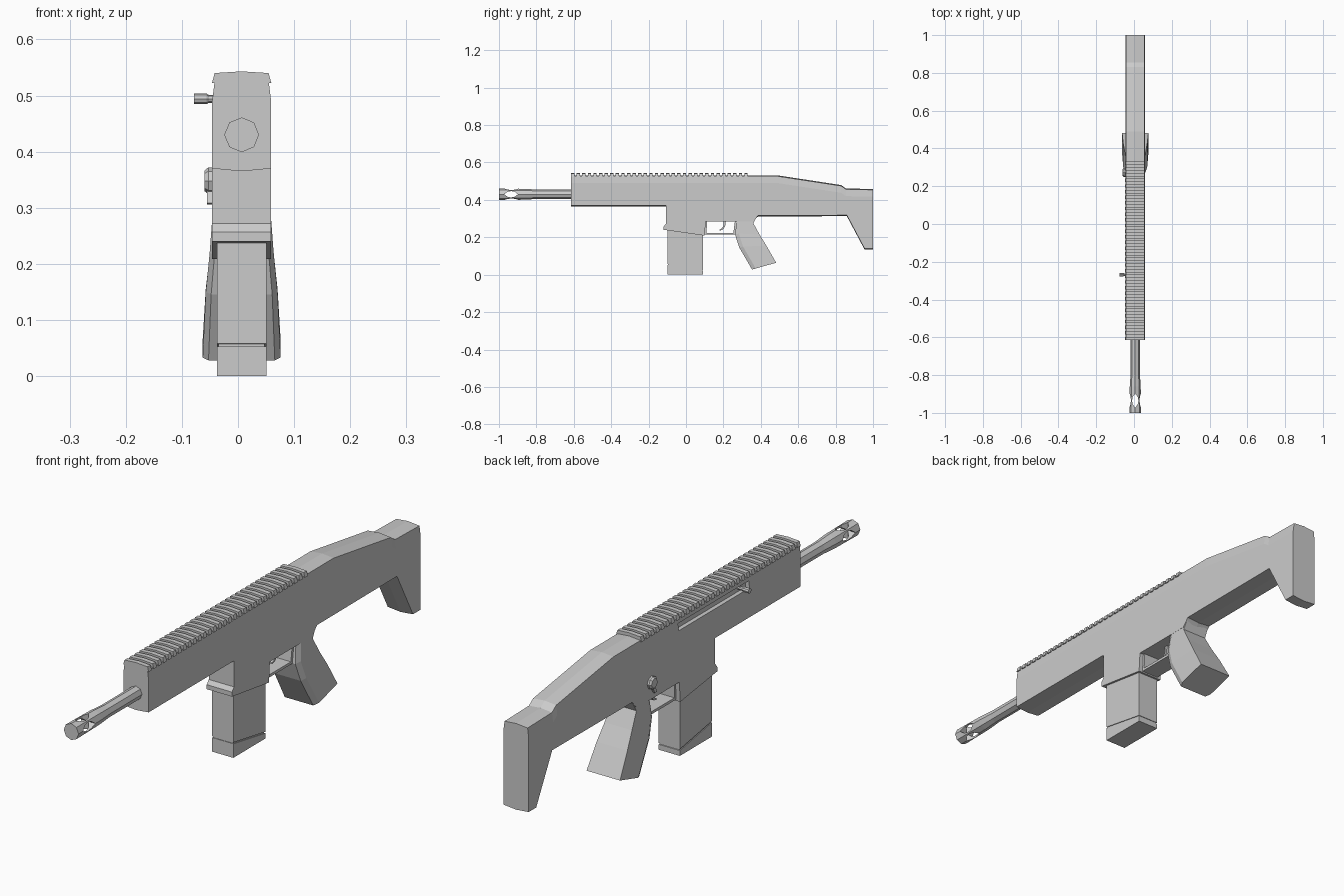
import bpy, bmesh, math
from mathutils import Vector

if "Cube" in bpy.data.objects:
    bpy.data.objects.remove(bpy.data.objects["Cube"])

CX = 0.0065   # centre plane of the main parts


def make(name, rings, cap=True):
    """Skin a list of equal-length closed rings of points."""
    bm = bmesh.new()
    vs = [[bm.verts.new(p) for p in r] for r in rings]
    n = len(rings[0])
    for a, b in zip(vs, vs[1:]):
        for i in range(n):
            j = (i + 1) % n
            bm.faces.new((a[i], a[j], b[j], b[i]))
    if cap:
        bm.faces.new(vs[0][::-1])
        bm.faces.new(vs[-1])
    bmesh.ops.recalc_face_normals(bm, faces=bm.faces)
    me = bpy.data.meshes.new(name)
    bm.to_mesh(me)
    bm.free()
    ob = bpy.data.objects.new(name, me)
    bpy.context.collection.objects.link(ob)
    return ob


def plate(name, profile, x0, x1):
    """Extrude a (y, z) profile along x."""
    return make(name, [[(x, y, z) for y, z in profile] for x in (x0, x1)])


def rod(name, axis, stations, centre, sides=8):
    """Lathe (position, radius) stations along the x or y axis."""
    rings = []
    for t, r in stations:
        ring = []
        for i in range(sides):
            a = 2 * math.pi * i / sides
            u, v = r * math.cos(a), r * math.sin(a)
            ring.append((centre[0] + u, t, centre[1] + v) if axis == 'y'
                        else (t, centre[0] + u, centre[1] + v))
        rings.append(ring)
    return make(name, rings)


def cut(ob, cutter):
    cutter.hide_render = True
    m = ob.modifiers.new("cut", 'BOOLEAN')
    m.operation, m.solver, m.object = 'DIFFERENCE', 'EXACT', cutter
    bpy.context.view_layer.objects.active = ob
    bpy.ops.object.modifier_apply(modifier=m.name)
    bpy.data.objects.remove(cutter)


# receiver, magazine well and stock: (y, z, top edge = 1 / bottom edge = -1)
outline = [(-.615, .370, -1), (-.615, .526, 1), (.49, .526, 1), (.83, .474, 1),
           (.855, .456, 1), (1, .453, 1), (1, .139, -1), (.955, .139, -1),
           (.86, .318, -1), (.385, .316, -1), (.358, .285, 0), (.105, .285, 0),
           (.10, .209, 0), (-.12, .240, 0), (-.12, .257, 0), (-.108, .272, 0),
           (-.108, .370, -1)]
columns = []
for x, drop, crown in ((-.0525, .036, 0), (-.048, 0, .0005), (0, 0, .005),
                       (.048, 0, .0005), (.0525, .036, 0)):
    columns.append([(CX + x, y, z + k * crown - (drop if k == 1 else 0))
                    for y, z, k in outline])
receiver = make("receiver_and_stock", columns)
slot = [(-.31, .480), (.11, .480), (.11, .507), (-.31, .507)]
cut(receiver, plate("slot_cutter", slot, -.10, -.030))

# top rail teeth
COUNT, Y0, Y1 = 32, -.615, .33
pitch = (Y1 - Y0) / (COUNT - .4)
section = [(-.053, .522), (-.048, .540), (0, .543), (.048, .540), (.053, .522), (0, .524)]
for i in range(COUNT):
    y = Y0 + i * pitch
    make(f"rail_tooth_{i + 1}", [[(CX + x, yy, z) for x, z in section]
                                 for yy in (y, y + pitch * .6)])

# barrel with ported muzzle
barrel = rod("barrel", 'y', [(-.60, .025), (-.80, .025), (-.86, .029), (-1, .031)], (CX, .43))
port = [(-.972, 0), (-.955, .013), (-.935, .017), (-.915, .013), (-.898, 0),
        (-.915, -.013), (-.935, -.017), (-.955, -.013)]
cut(barrel, plate("side_port", [(y, .43 + h) for y, h in port], -.1, .1))
cut(barrel, make("top_port", [[(CX + h, y, z) for y, h in port] for z in (.3, .6)]))

# magazine: body, recessed seam and base
plate("magazine", [(-.10, .058), (.09, .025), (.09, .25), (-.10, .25)], CX - .044, CX + .044)
plate("magazine_seam", [(-.097, .04), (.087, .01), (.087, .10), (-.097, .10)], CX - .041, CX + .041)
plate("magazine_base", [(-.10, 0), (.09, 0), (.09, .020), (-.10, .053)], CX - .044, CX + .044)

# grip, flaring downwards: front y, z, back y, z, half width
grip = []
for fy, fz, by, bz, w in ((.272, .300, .380, .312, .050), (.270, .275, .360, .275, .0525),
                          (.262, .215, .393, .215, .057), (.285, .145, .430, .155, .064),
                          (.353, .028, .482, .064, .0695)):
    grip.append([(CX - w * .85, fy, fz), (CX + w * .85, fy, fz), (CX + w, fy + .02, fz + .005),
                 (CX + w, by, bz), (CX - w, by, bz), (CX - w, fy + .02, fz + .005)])
make("grip", grip)

# trigger guard and trigger
plate("trigger_guard", [(.095, .214), (.27, .214), (.27, .224), (.095, .224)], CX - .036, CX + .036)
plate("guard_front", [(.095, .214), (.110, .214), (.112, .29), (.095, .29)], CX - .036, CX + .036)
plate("guard_rear", [(.252, .214), (.28, .214), (.28, .29), (.262, .29)], CX - .036, CX + .036)
plate("trigger", [(.200, .29), (.214, .29), (.209, .258), (.196, .240), (.180, .236),
                  (.180, .242), (.192, .248), (.200, .262)], CX - .01, CX + .01)

# charging handle and selector lever on the left side
rod("charging_handle", 'x', [(-.025, .007), (-.052, .007), (-.056, .0095), (-.078, .0095)],
    (-.268, .494))
rod("selector_hub", 'x', [(-.04, .024), (-.053, .024), (-.060, .018)], (.272, .348))
plate("selector_lever", [(.250, .308), (.262, .306), (.284, .345), (.272, .355)], -.055, -.04)
